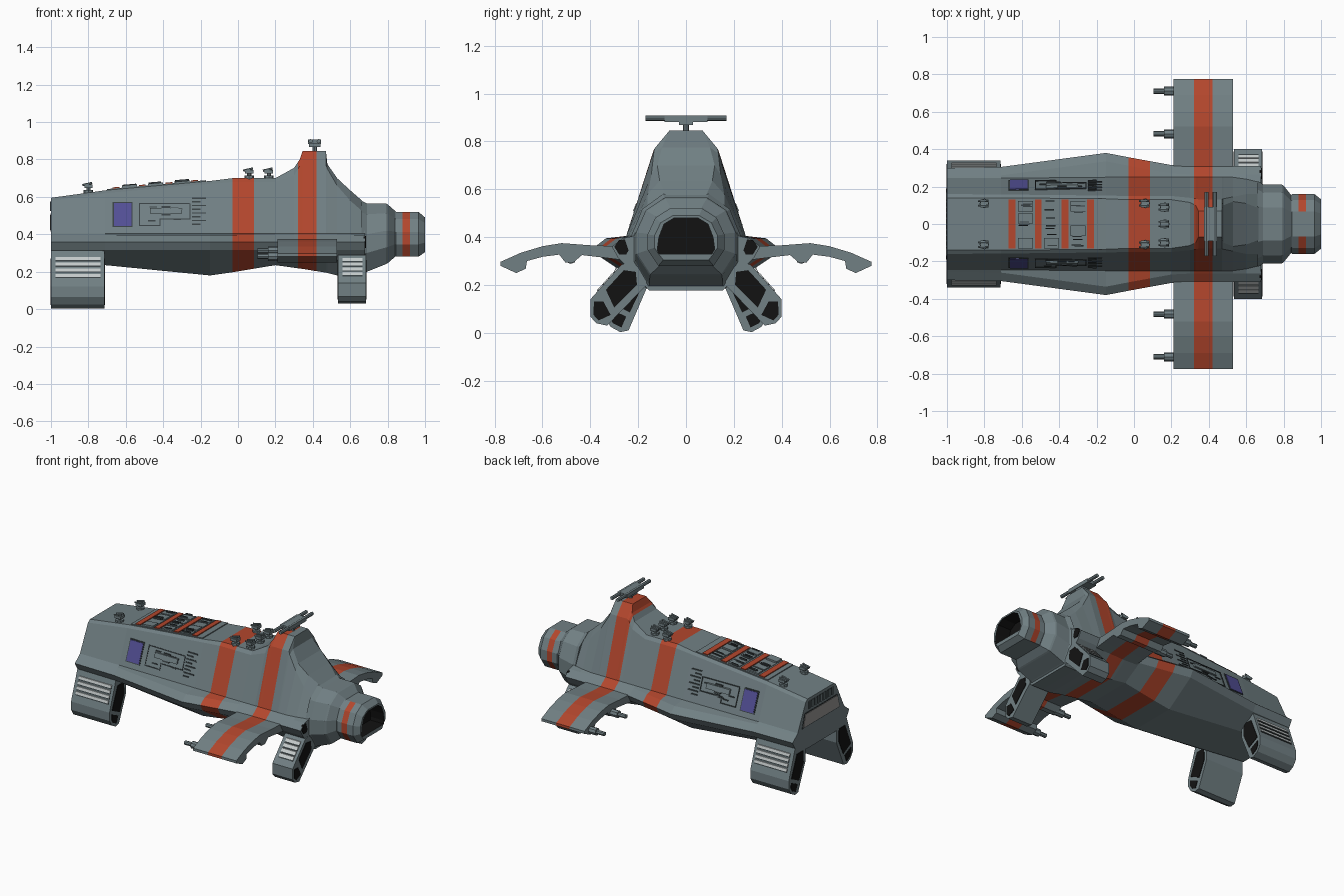
import bpy, bmesh, math, random
from mathutils import Matrix, Vector

if "Cube" in bpy.data.objects:
    bpy.data.objects.remove(bpy.data.objects["Cube"])
random.seed(4)

# colours
MATS = {}
for n, c in {"hull grey": (.165, .215, .23), "stripe red": (.45, .062, .026), "hole black": (.006, .006, .006),
             "window blue": (.085, .078, .30), "slat light grey": (.56, .6, .6), "panel grey": (.32, .31, .30),
             "detail dark grey": (.04, .052, .056)}.items():
    MATS[n] = bpy.data.materials.new(n)
    MATS[n].diffuse_color = (*c, 1)
GREY, RED, BLACK, BLUE, LIGHT, PANEL, DARK = MATS.values()


def finish(bm, name, mats):
    bmesh.ops.recalc_face_normals(bm, faces=bm.faces)
    me = bpy.data.meshes.new(name)
    bm.to_mesh(me)
    bm.free()
    for m in mats:
        me.materials.append(m)
    ob = bpy.data.objects.new(name, me)
    bpy.context.collection.objects.link(ob)
    return ob


def loft(name, rings, mats=(GREY,), rule=None):
    """Skin closed rings of points, cap both ends; rule(face centre) picks the material."""
    bm = bmesh.new()
    vs = [[bm.verts.new(p) for p in r] for r in rings]
    n = len(vs[0])
    for a, b in zip(vs, vs[1:]):
        for i in range(n):
            bm.faces.new((a[i], a[(i + 1) % n], b[(i + 1) % n], b[i]))
    bm.faces.new(vs[0])
    bm.faces.new(vs[-1])
    if rule:
        for f in bm.faces:
            f.material_index = rule(f.calc_center_median())
    return finish(bm, name, mats)


def prism(name, prof, xs, mats=(GREY,), rule=None, s=1):
    return loft(name, [[(x, s * y, z) for y, z in prof] for x in xs], mats, rule)


def box(name, x0, x1, y0, y1, z0, z1, mat=GREY):
    return prism(name, [(y0, z0), (y1, z0), (y1, z1), (y0, z1)], (x0, x1), (mat,))


def rod(name, p, q, r, mat=GREY, sides=8):
    p, q = Vector(p), Vector(q)
    bm = bmesh.new()
    m = Matrix.Translation((p + q) / 2) @ (q - p).to_track_quat('Z', 'Y').to_matrix().to_4x4()
    bmesh.ops.create_cone(bm, cap_ends=True, segments=sides, radius1=r, radius2=r, depth=(q - p).length, matrix=m)
    return finish(bm, name, (mat,))


# main hull: x, roof half width, roof z, shoulder half width, shoulder z, ledge half width, wall foot, bottom z
KEYS = [(-1, .14, .595, .16, .58, .30, .245, .265), (-.71, .14, .635, .158, .62, .305, .245, .235),
        (-.15, .135, .685, .152, .67, .38, .25, .18), (-.03, .13, .70, .15, .68, .357, .25, .197),
        (.2, .13, .70, .15, .68, .315, .25, .235), (.30, .115, .755, .14, .715, .31, .25, .221),
        (.33, .10, .80, .135, .765, .31, .25, .217), (.345, .07, .845, .132, .77, .31, .25, .215),
        (.47, .07, .845, .132, .77, .31, .25, .195), (.478, .10, .775, .135, .75, .31, .25, .193),
        (.53, .12, .70, .145, .66, .31, .25, .18), (.60, .11, .635, .16, .58, .31, .24, .178),
        (.68, .08, .565, .16, .51, .31, .22, .178)]


def section(x):
    for a, b in zip(KEYS, KEYS[1:]):
        if x <= b[0]:
            t = (x - a[0]) / (b[0] - a[0])
            return [u + (v - u) * t for u, v in zip(a, b)]
    return list(KEYS[-1])


def hull_ring(x):
    _, r1, z1, r2, z2, wo, wf, zb = section(x)
    half = [(r1, z1), (r2, z2), (wf, .405), (wo - .045, .395), (wo, .36), (wo - .025, .315), (.155, zb)]
    return [(x, y, z) for y, z in half] + [(x, -y, z) for y, z in reversed(half)]


def striped(c):
    return int(-.03 < c.x < .085 or .32 < c.x < .42)


xs = sorted([k[0] for k in KEYS] + [.085, .32, .42])
loft("hull", [hull_ring(x) for x in xs], (GREY, RED), striped)

# nose rings with a recessed dark intake
UNIT = [(.42, 1), (.8, .68), (1, .1), (1, -.45), (.72, -1)]


def nose_ring(x, w, lo, hi):
    c, h = (lo + hi) / 2, (hi - lo) / 2
    pts = [(w * u, c + h * v) for u, v in UNIT]
    return [(x, y, z) for y, z in pts] + [(x, -y, z) for y, z in reversed(pts)]


nose = [nose_ring(*r) for r in [(.66, .23, .185, .58), (.69, .212, .2, .565), (.79, .21, .24, .565), (.80, .205, .245, .56),
        (.84, .155, .28, .525), (.845, .16, .28, .52), (.88, .16, .28, .52), (.92, .16, .28, .52),
        (.965, .16, .28, .52), (1, .132, .305, .49)]]
arch = [(.05, .48), (.092, .455), (.113, .40), (.12, .35), (.115, .33)]
for x in (1, .9):
    nose.append([(x, y, z) for y, z in arch] + [(x, -y, z) for y, z in reversed(arch)])
bm_rule = lambda c: 1 if .88 < c.x < .92 and abs(c.y) + abs(c.z - .4) > .13 else 0
ob = loft("nose", nose, (GREY, RED, BLACK), bm_rule)
n = len(nose[0])
for f in ob.data.polygons:               # inner intake faces and its back wall
    if f.index >= n * (len(nose) - 2) and f.index != n * (len(nose) - 1):
        f.material_index = 2

# wings, legs, tube ends, mirrored left and right
WING = [(.23, .36), (.40, .366), (.52, .375), (.60, .362), (.69, .335), (.775, .297), (.775, .28), (.71, .25), (.67, .268),
        (.665, .30), (.60, .318), (.53, .327), (.505, .295), (.47, .295), (.435, .325), (.35, .315), (.23, .30)]
REAR = dict(name="rear_leg", xs=(-1, -.715), prof=[(.27, .32), (.34, .12), (.34, .065), (.315, .025), (.275, .003),
            (.24, .01), (.165, .185), (.165, .30)], face=((.27, .32), (.34, .12)), slats=(.27, .24, .21, .18),
            holes=[[(.19, .27), (.255, .27), (.315, .125), (.235, .085), (.185, .19)],
                   [(.25, .068), (.318, .1), (.32, .065), (.305, .04), (.27, .022)]])
FRONT = dict(name="front_leg", xs=(.535, .685), prof=[(.24, .295), (.27, .285), (.40, .14), (.40, .068), (.375, .04),
             (.33, .03), (.165, .2), (.165, .26)], face=((.27, .285), (.40, .14)), slats=(.265, .24, .215, .19),
             holes=[[(.21, .255), (.26, .262), (.335, .18), (.30, .105), (.205, .2)],
                    [(.345, .13), (.385, .13), (.387, .075), (.365, .052), (.315, .075)]])
for s, side in ((1, "left"), (-1, "right")):
    prism("wing_" + side, WING, (.21, .32, .42, .53), (GREY, RED), striped, s)
    for y, z in ((.482, .312), (.71, .282)):          # wing guns
        rod("gun_body_" + side, (.16, s * y, z), (.23, s * y, z), .024)
        rod("gun_barrel_" + side, (.105, s * y, z), (.17, s * y, z), .014)
    for leg in (REAR, FRONT):
        x0, x1 = leg["xs"]
        prism(f"{leg['name']}_{side}", leg["prof"], (x0, x1), s=s)
        for hole in leg["holes"]:                     # dark openings at both ends
            prism(leg["name"] + "_opening", hole, (x0 - .003, x1 + .003), (BLACK,), s=s)
        (ya, za), (yb, zb) = leg["face"]
        for z in leg["slats"]:                        # vent slats on the outer face
            for dz, h, mat, d in ((0, .016, LIGHT, .007), (-.011, .008, DARK, .005)):
                at = lambda q: ya + (yb - ya) * (za - q) / (za - zb)
                a, b = z + dz + h / 2, z + dz - h / 2
                prism(leg["name"] + "_slat", [(at(a) - .01, a), (at(b) - .01, b), (at(b) + d, b), (at(a) + d, a)],
                      (x0 + .025, x1 - .02), (mat,), s=s)
    prism("side_tube_opening_" + side, [(.24, .345), (.255, .39), (.28, .388), (.3, .36), (.28, .328), (.25, .328)],
          (.67, .684), (BLACK,), s=s)


def wall_plate(name, x0, x1, z0, z1, mat, s, d=.006):
    """Thin plate lying on the sloping hull side."""
    rings = []
    for x in (x0, x1):
        _, _, _, r2, z2, _, wf, _ = section(x)
        at = lambda z: r2 + (wf - r2) * (z2 - z) / (z2 - .405)
        rings.append([(x, s * (at(z) + o), z) for z, o in ((z0, -.01), (z1, -.01), (z1, d), (z0, d))])
    loft(name, rings, (mat,))


def roof_plate(name, x0, x1, y0, y1, h, mat):
    rings = []
    for x in (x0, x1):
        z = section(x)[2]
        rings.append([(x, y0, z - .01), (x, y1, z - .01), (x, y1, z + h), (x, y0, z + h)])
    loft(name, rings, (mat,))


# side windows and panel detail
for s in (1, -1):
    wall_plate("window_frame", -.67, -.563, .438, .572, DARK, s, .004)
    wall_plate("window", -.664, -.569, .444, .566, BLUE, s, .007)
    for x0, x1, z0, z1 in ((-.53, -.26, .562, .567), (-.53, -.42, .445, .45), (-.53, -.525, .445, .565), (-.42, -.26, .48, .485),
                           (-.42, -.415, .445, .485), (-.26, -.255, .48, .565)):
        wall_plate("panel_line", x0, x1, z0, z1, DARK, s, .004)
    wall_plate("side_machine", -.47, -.30, .51, .54, GREY, s, .012)
    wall_plate("side_machine_cap", -.41, -.36, .50, .55, DARK, s, .009)
    for i in range(8):
        z = .45 + i * .02
        wall_plate("side_grille", -.245, -.17 if i % 2 else -.20, z, z + .007, DARK, s, .004)
    for i in range(6):
        x, z = random.uniform(-.52, -.3), random.uniform(.46, .55)
        wall_plate("side_detail", x, x + .04, z, z + .006, DARK, s, .005)

# raised roof panel with red bands and machinery
roof_plate("roof_panel", -.70, -.17, -.135, .135, .006, GREY)
for x in (-.67, -.53, -.387, -.25):
    roof_plate("roof_band", x, x + .036, -.13, .13, .012, RED)
for x in (-.62, -.48, -.34):
    for j in range(4):
        y = -.13 + j * .066
        roof_plate("roof_block", x, x + .08, y, y + .055, random.uniform(.008, .019), GREY)
    for j in range(7):
        y, u = random.uniform(-.13, .12), random.uniform(0, .03)
        roof_plate("roof_detail", x + u, x + u + .05, y, y + .006, .021, DARK)

# rear panel and vent
prism("rear_panel_frame", [(-.2, .415), (.2, .415), (.175, .51), (-.175, .51)], (-1.002, -.99), (DARK,))
prism("rear_panel", [(-.19, .422), (.19, .422), (.168, .503), (-.168, .503)], (-1.005, -.99), (PANEL,))
box("rear_vent", -1.002, -.99, -.13, .13, .525, .575, DARK)
for i in range(9):
    box("rear_vent_bar", -1.005, -.99, -.124 + i * .03, -.116 + i * .03, .525, .575)

# small roof turrets
for x, y in ((-.8, .11), (-.8, -.11), (.06, .11), (.06, -.11), (.165, .09), (.165, 0), (.165, -.1)):
    z = section(x)[2]
    rod("turret_base", (x, y, z - .01), (x, y, z + .014), .026)
    rod("turret_post", (x, y, z), (x, y, z + .035), .011)
    box("turret_head", x - .022, x + .022, y - .022, y + .022, z + .025, z + .043)
    for d in (-.012, .012):
        rod("turret_barrel", (x - .032, y + d, z + .04), (x + .02, y + d, z + .052), .006, sides=6)

# main tower turret
rod("tower_post", (.41, 0, .83), (.41, 0, .88), .012)
box("tower_cradle", .38, .44, -.03, .03, .868, .89)
box("tower_head", .375, .445, -.09, .09, .882, .908)
for x in (.388, .432):
    rod("tower_barrel", (x, -.17, .898), (x, .17, .898), .0115)

for m in bpy.data.materials:
    if m.users and not m.is_grease_pencil:
        m.use_nodes = True
        m.node_tree.nodes["Principled BSDF"].inputs["Base Color"].default_value = m.diffuse_color
